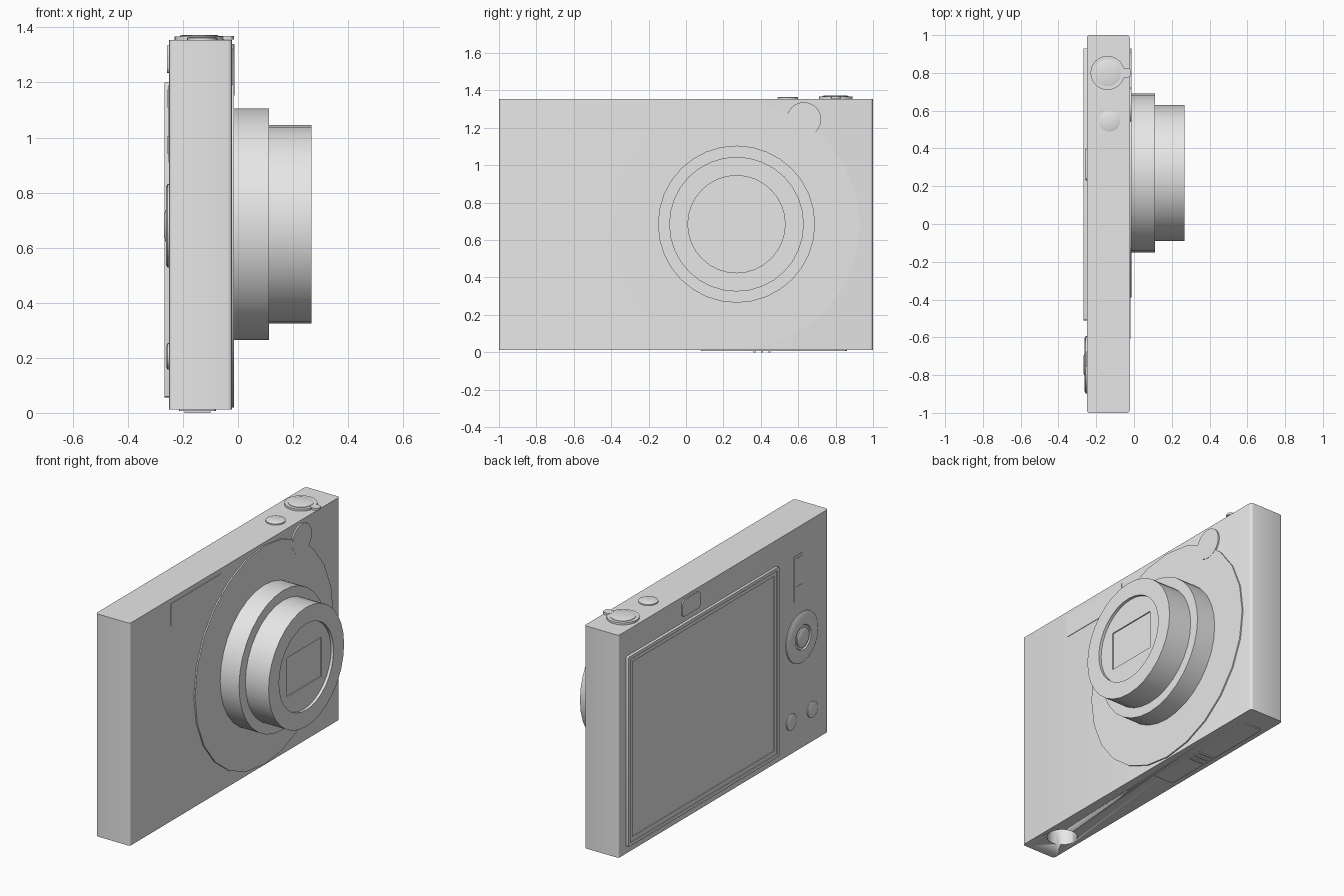
import bpy, bmesh, math
from mathutils import Matrix, Vector

cube = bpy.data.objects.get("Cube")
if cube:
    bpy.data.objects.remove(cube, do_unlink=True)

grey = bpy.data.materials.new("light grey")
grey.use_nodes = True
grey.diffuse_color = (0.8, 0.8, 0.8, 1)
grey.node_tree.nodes["Principled BSDF"].inputs["Base Color"].default_value = (0.8, 0.8, 0.8, 1)

TURN = {"x": Matrix.Rotation(math.pi / 2, 4, "Y"), "z": Matrix.Identity(4)}


def finish(name, bm, smooth=True):
    bmesh.ops.recalc_face_normals(bm, faces=bm.faces)
    mesh = bpy.data.meshes.new(name)
    bm.to_mesh(mesh)
    bm.free()
    mesh.materials.append(grey)
    ob = bpy.data.objects.new(name, mesh)
    bpy.context.collection.objects.link(ob)
    if smooth:
        bpy.ops.object.select_all(action="DESELECT")
        ob.select_set(True)
        bpy.context.view_layer.objects.active = ob
        bpy.ops.object.shade_smooth_by_angle(angle=math.radians(30))
    return ob


def box(name, x, y, z, round_axis=None, radius=0.015):
    """Box from (min, max) pairs; optionally rounds the edges along one axis."""
    bm = bmesh.new()
    bmesh.ops.create_cube(bm, size=1)
    for v in bm.verts:
        v.co = Vector([(a + b) / 2 + c * (b - a) for (a, b), c in zip((x, y, z), v.co)])
    if round_axis is not None:
        edges = [e for e in bm.edges
                 if abs((e.verts[0].co - e.verts[1].co).normalized()[round_axis]) > 0.9]
        bmesh.ops.bevel(bm, geom=edges, offset=radius, segments=3, profile=0.5, affect="EDGES")
    return finish(name, bm, round_axis is not None)


def lathe(name, axis, centre, profile, sides=32):
    """Turn (radius, height) points about an axis through centre."""
    bm = bmesh.new()
    rings = []
    for r, h in profile:
        rings.append([bm.verts.new((r * math.cos(math.tau * i / sides),
                                    r * math.sin(math.tau * i / sides), h))
                      for i in range(sides)])
    for low, high in zip(rings, rings[1:]):
        for i in range(sides):
            j = (i + 1) % sides
            bm.faces.new((low[i], low[j], high[j], high[i]))
    bm.faces.new(rings[0])
    bm.faces.new(rings[-1])
    bmesh.ops.transform(bm, matrix=Matrix.Translation(centre) @ TURN[axis], verts=bm.verts)
    return finish(name, bm)


def disc(name, axis, centre, r, low, high, sides=32):
    return lathe(name, axis, centre, [(r, low), (r, high)], sides)


def cut(target, cutter):
    cutter.hide_render = True
    mod = target.modifiers.new("cut", "BOOLEAN")
    mod.operation = "DIFFERENCE"
    mod.solver = "EXACT"
    mod.object = cutter
    bpy.context.view_layer.objects.active = target
    bpy.ops.object.modifier_apply(modifier=mod.name)
    bpy.data.objects.remove(cutter, do_unlink=True)


BACK, FRONT, TOP, BASE = -0.25, -0.022, 1.355, 0.012

# Body with rounded upright corners and a tripod socket underneath
body = box("body", (BACK, FRONT), (-1, 1), (BASE, TOP), round_axis=2)
cut(body, disc("socket_cutter", "z", (-0.135, -0.79, 0), 0.085, -0.05, 0.13))

# Front trim disc with a small lobe for the assist lamp
LENS = (0, 0.27, 0.685)
disc("front_trim_disc", "x", (0, 0.27, 0.68), 0.66, FRONT - 0.01, -0.014, 24)
disc("lamp_lobe", "x", (0, 0.63, 1.245), 0.092, FRONT - 0.01, -0.013, 24)

# Two-stage lens barrel with a recessed face and window
barrel = lathe("lens_barrel", "x", LENS,
               [(0.42, -0.03), (0.42, 0.112), (0.36, 0.112), (0.36, 0.267),
                (0.26, 0.267), (0.26, 0.25)], 32)
cut(barrel, box("window_cutter", (0.243, 0.3), (0.11, 0.44), (0.56, 0.795)))

# Flash window
box("flash_window", (FRONT - 0.01, FRONT + 0.003), (-0.61, -0.13), (1.19, 1.325))

# Screen frame, stepped rim and sunken glass
frame = box("screen_frame", (-0.267, BACK + 0.01), (-0.51, 0.93), (0.055, 1.2),
            round_axis=0, radius=0.01)
cut(frame, box("rim_cutter", (-0.3, -0.262), (-0.49, 0.91), (0.075, 1.18)))
cut(frame, box("glass_cutter", (-0.3, -0.257), (-0.465, 0.885), (0.1, 1.155)))

# Back controls: playback key, mode slider, pad and two round buttons
box("playback_key", (BACK - 0.008, BACK + 0.01), (0.23, 0.4), (1.235, 1.335),
    round_axis=0, radius=0.02)
box("slider_track", (BACK - 0.003, BACK + 0.01), (-0.755, -0.675), (0.91, 1.19))
for i, z in enumerate((0.97, 1.14)):
    box(f"slider_mark_{i + 1}", (BACK - 0.006, BACK + 0.01), (-0.745, -0.69), (z - 0.03, z + 0.035))

PAD = (BACK, -0.745, 0.68)
lathe("control_pad", "x", PAD,
      [(0.152, 0.01), (0.152, -0.006), (0.14, -0.012), (0.075, -0.012), (0.07, -0.005)])
lathe("pad_centre_button", "x", PAD, [(0.058, 0.01), (0.058, -0.012), (0.045, -0.018)])
for i, y in enumerate((-0.645, -0.845)):
    lathe(f"back_button_{i + 1}", "x", (BACK, y, 0.205),
          [(0.048, 0.01), (0.048, -0.006), (0.038, -0.01)], 24)

# Shutter with zoom ring and lever, and the power button
SHUTTER = (-0.14, 0.8, TOP)
disc("zoom_ring", "z", SHUTTER, 0.09, -0.01, 0.012)
lathe("shutter_button", "z", SHUTTER, [(0.07, 0), (0.07, 0.015), (0.06, 0.018)])
box("zoom_lever", (-0.07, -0.015), (0.775, 0.825), (TOP + 0.001, TOP + 0.014),
    round_axis=2, radius=0.02)
lathe("power_button", "z", (-0.13, 0.545, TOP), [(0.055, -0.01), (0.055, 0.007), (0.045, 0.011)], 24)

# Battery door with grip ridges
box("battery_door", (-0.215, -0.08), (0.08, 0.86), (0.006, BASE + 0.01), round_axis=2)
for i in range(3):
    y = 0.36 + i * 0.04
    box(f"door_ridge_{i + 1}", (-0.195, -0.1), (y, y + 0.012), (0, 0.01))
